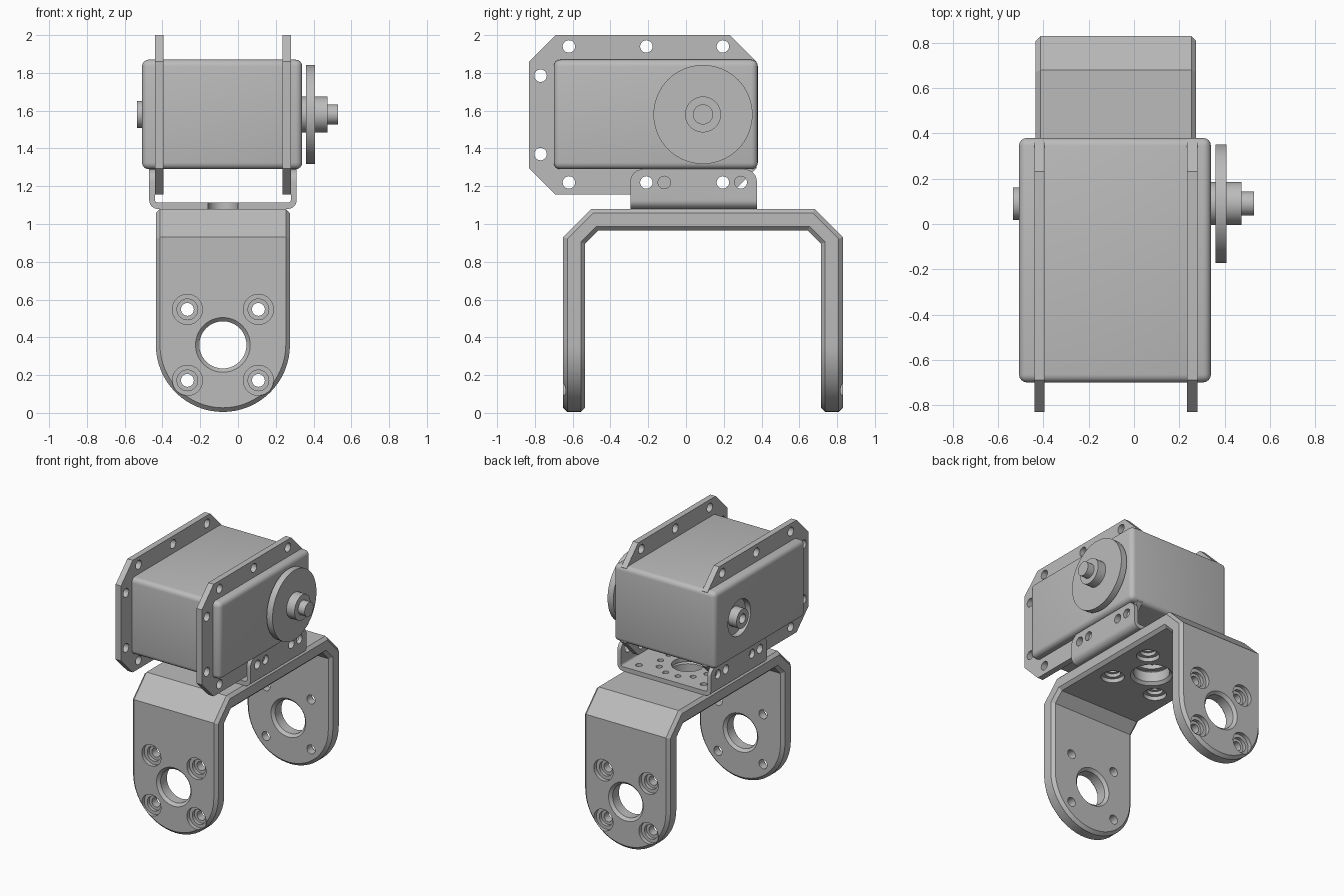
import bpy, bmesh, math
from mathutils import Vector

cube = bpy.data.objects.get("Cube")
if cube:
    bpy.data.objects.remove(cube, do_unlink=True)

grey = bpy.data.materials.new("plain grey")
grey.use_nodes = True
GREY = (0.5, 0.5, 0.5, 1)
grey.diffuse_color = GREY
grey.node_tree.nodes["Principled BSDF"].inputs["Base Color"].default_value = GREY

CX, CY = -0.08, 0.09      # shared centre of the frame
SHAFT_Z, HOLE_Z = 1.58, 0.36


def place(axis, u, v, t):
    return {"x": (t, u, v), "y": (u, t, v), "z": (u, v, t)}[axis]


def make(name, bm):
    bmesh.ops.recalc_face_normals(bm, faces=bm.faces)
    mesh = bpy.data.meshes.new(name)
    bm.to_mesh(mesh)
    bm.free()
    mesh.materials.append(grey)
    ob = bpy.data.objects.new(name, mesh)
    bpy.context.collection.objects.link(ob)
    return ob


def add_loft(bm, axis, rings):
    """Join (points, t) rings along an axis and cap both ends."""
    loops = [[bm.verts.new(place(axis, u, v, t)) for u, v in pts] for pts, t in rings]
    for a, b in zip(loops, loops[1:]):
        for i in range(len(a)):
            j = (i + 1) % len(a)
            bm.faces.new((a[i], a[j], b[j], b[i]))
    bm.faces.new(loops[0])
    bm.faces.new(loops[-1])


def prism(name, axis, pts, t0, t1):
    bm = bmesh.new()
    add_loft(bm, axis, [(pts, t0), (pts, t1)])
    return make(name, bm)


def circle(u, v, r, n=40):
    return [(u + r * math.cos(2 * math.pi * i / n), v + r * math.sin(2 * math.pi * i / n))
            for i in range(n)]


def add_turned(bm, axis, u, v, profile, n=40):
    add_loft(bm, axis, [(circle(u, v, r, n), t) for r, t in profile])


def turned(name, axis, u, v, profile, n=48):
    bm = bmesh.new()
    add_turned(bm, axis, u, v, profile, n)
    return make(name, bm)


def rounded(pts, steps=6):
    """Polygon from (u, v, radius) corners."""
    out = []
    for i, (u, v, r) in enumerate(pts):
        p = Vector((u, v))
        if not r:
            out.append((u, v))
            continue
        a = p + (Vector(pts[i - 1][:2]) - p).normalized() * r
        b = p + (Vector(pts[(i + 1) % len(pts)][:2]) - p).normalized() * r
        centre = a + b - p
        for k in range(steps + 1):
            d = a.lerp(b, k / steps) - centre
            out.append(tuple(centre + d.normalized() * r))
    return out


def boolean(ob, cutter, operation="DIFFERENCE"):
    cutter.hide_render = True
    mod = ob.modifiers.new("cut", "BOOLEAN")
    mod.operation, mod.object, mod.solver = operation, cutter, "EXACT"
    apply(ob, mod)
    bpy.data.objects.remove(cutter, do_unlink=True)


def select(ob):
    bpy.ops.object.select_all(action="DESELECT")
    ob.select_set(True)
    bpy.context.view_layer.objects.active = ob


def apply(ob, mod):
    select(ob)
    bpy.ops.object.modifier_apply(modifier=mod.name)


def smooth(ob):
    select(ob)
    bpy.ops.object.shade_smooth_by_angle(angle=math.radians(30))


# Lower fork: bent strip trimmed to round-ended legs
def bent_arch(half, top, chamfer, foot):
    return [(CY - half, foot), (CY - half, top - chamfer), (CY - half + chamfer, top),
            (CY + half - chamfer, top), (CY + half, top - chamfer), (CY + half, foot)]


arch = bent_arch(0.74, 1.08, 0.15, -0.1) + bent_arch(0.625, 0.965, 0.07, -0.1)[::-1]
fork = prism("fork_frame", "x", arch, -1, 1)
R = 0.355
tongue = [(CX + R * math.cos(a), HOLE_Z + R * math.sin(a))
          for a in (math.pi + math.pi * i / 32 for i in range(33))]
tongue += [(CX + R, 1.5), (CX - R, 1.5)]
boolean(fork, prism("fork_trim", "y", tongue, -1.2, 1.2), "INTERSECT")

# Chamfer the rim of the fork
bm = bmesh.new()
bm.from_mesh(fork.data)
bmesh.ops.remove_doubles(bm, verts=bm.verts, dist=1e-5)


def is_rim(f):
    low = f.calc_center_median().z < HOLE_Z + 0.01 and abs(f.normal.y) < 0.01
    return abs(f.normal.x) > 0.9 or low


rim = [e for e in bm.edges if len(e.link_faces) == 2
       and is_rim(e.link_faces[0]) != is_rim(e.link_faces[1])]
bmesh.ops.bevel(bm, geom=rim, offset=0.022, segments=1, affect="EDGES", clamp_overlap=True)
bm.to_mesh(fork.data)
bm.free()

# Large chamfered holes, each with four counterbored screw holes
bm = bmesh.new()
for axis, face, s, u, v in (("y", CY - 0.74, -1, CX, HOLE_Z),
                            ("y", CY + 0.74, 1, CX, HOLE_Z),
                            ("z", 0.965, -1, CX, CY)):
    big = [(0.165, -0.02), (0.125, 0.02), (0.125, 0.095), (0.165, 0.135)]
    bore = [(0.08, -0.01), (0.08, 0.03), (0.055, 0.03), (0.055, 0.055),
            (0.034, 0.055), (0.034, 0.13)]
    add_turned(bm, axis, u, v, [(r, face - s * d) for r, d in big])
    for du in (-0.188, 0.188):
        for dv in (-0.188, 0.188):
            add_turned(bm, axis, u + du, v + dv, [(r, face - s * d) for r, d in bore], 28)
boolean(fork, make("fork_holes", bm))
smooth(fork)

# Upper bracket: thin folded channel with rounded flanges
L, T = 0.39, 0.03
channel = rounded([(CX - L, 1.29, 0), (CX - L, 1.08, 0.045), (CX + L, 1.08, 0.045),
                   (CX + L, 1.29, 0), (CX + L - T, 1.29, 0), (CX + L - T, 1.113, 0.015),
                   (CX - L + T, 1.113, 0.015), (CX - L + T, 1.29, 0)])
Y0, Y1 = -0.295, 0.375
bracket = prism("channel_bracket", "y", channel, Y0, Y1)
flange = rounded([(Y0, 1.0, 0), (Y1, 1.0, 0), (Y1, 1.29, 0.065), (Y0, 1.29, 0.065)])
boolean(bracket, prism("flange_trim", "x", flange, -1, 1), "INTERSECT")

bm = bmesh.new()
for y in (-0.21, -0.115, 0.195, 0.29):
    add_turned(bm, "x", y, 1.22, [(0.033, -1), (0.033, 1)], 24)
base_holes = [(CX, CY, 0.115), (CX, Y0, 0.08)]
base_holes += [(CX + 0.2 * math.cos(a), CY + 0.2 * math.sin(a), 0.022)
               for a in (math.pi * (i + 0.5) / 6 for i in range(12))]
base_holes += [(CX + i * 0.27, CY + j * 0.2, 0.024) for i in (-1, 1) for j in (-1, 1)]
for x, y, r in base_holes:
    add_turned(bm, "z", x, y, [(r, 1.0), (r, 1.2)], 24)
boolean(bracket, make("bracket_holes", bm))
smooth(bracket)

# Motor housing with rounded edges
case = prism("motor_case", "x", [(-0.70, 1.29), (0.38, 1.29), (0.38, 1.87), (-0.70, 1.87)],
             -0.508, 0.34)
mod = case.modifiers.new("round", "BEVEL")
mod.width, mod.segments = 0.035, 4
apply(case, mod)
boolean(case, turned("boss_recess", "x", CY, SHAFT_Z, [(0.135, -0.6), (0.135, -0.465)]))
smooth(case)

# Two mounting plates with clipped corners and screw holes
C = 0.14
A0, A1, B0, B1 = -0.83, 0.373, 1.155, 2.0
outline = [(A0 + C, B0), (A1 - C, B0), (A1, B0 + C), (A1, B1 - C),
           (A1 - C, B1), (A0 + C, B1), (A0, B1 - C), (A0, B0 + C)]
spots = [(y, z) for y in (-0.62, -0.21, 0.195) for z in (1.22, 1.94)]
spots += [(-0.77, 1.37), (-0.77, 1.785)]
for side, x in (("right", -0.4175), ("left", 0.2575)):
    plate = prism(side + "_mounting_plate", "x", outline, x - 0.0225, x + 0.0225)
    bm = bmesh.new()
    for y, z in spots:
        add_turned(bm, "x", y, z, [(0.033, x - 0.1), (0.033, x + 0.1)], 24)
    boolean(plate, make("plate_holes", bm))
    smooth(plate)

# Output disc and stepped shaft on one side, hollow pivot boss on the other
smooth(turned("output_disc", "x", CY, SHAFT_Z, [(0.262, 0.36), (0.262, 0.408)], 64))
smooth(turned("output_shaft", "x", CY, SHAFT_Z,
              [(0.095, 0.32), (0.095, 0.475), (0.053, 0.475), (0.053, 0.53)]))
smooth(turned("pivot_boss", "x", CY, SHAFT_Z,
              [(0.072, -0.45), (0.072, -0.535), (0.035, -0.535), (0.035, -0.49)]))
